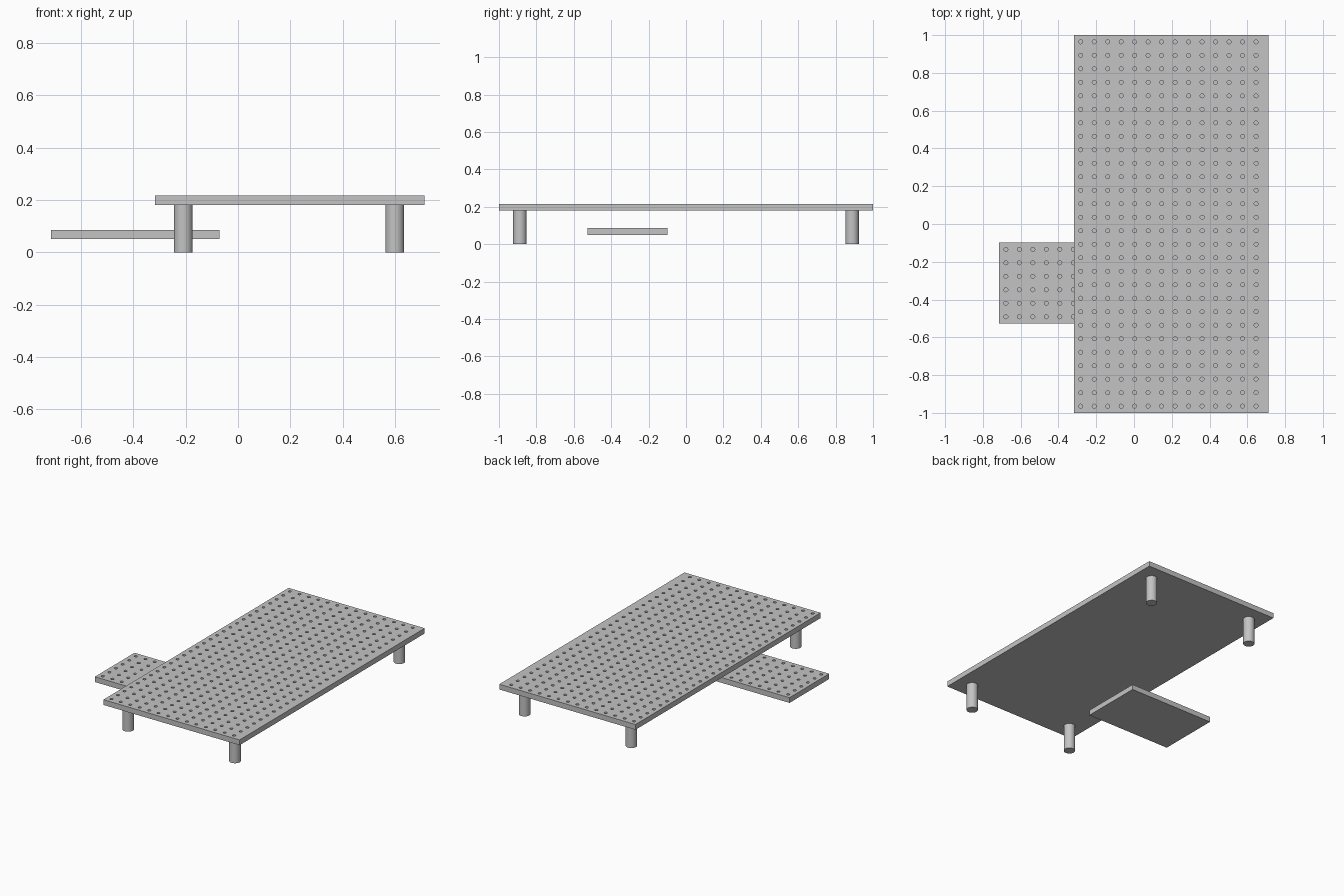
import bpy, bmesh, math

cube = bpy.data.objects.get("Cube")
if cube:
    bpy.data.objects.remove(cube, do_unlink=True)

PITCH = 2 / 28          # hole spacing
HOLE_R = 0.0105
HOLE_DEPTH = 0.025
SIDES = 16

gray = bpy.data.materials.new("light gray")
gray.use_nodes = True
color = (0.55, 0.55, 0.55, 1)
gray.diffuse_color = color
gray.node_tree.nodes["Principled BSDF"].inputs["Base Color"].default_value = color


def add_object(name, bm):
    mesh = bpy.data.meshes.new(name)
    bm.to_mesh(mesh)
    bm.free()
    mesh.materials.append(gray)
    obj = bpy.data.objects.new(name, mesh)
    bpy.context.collection.objects.link(obj)
    return obj


def add_cell(bm, cx, cy, z):
    """Square of the top surface with a round blind hole in its middle."""
    rim, inner, floor = [], [], []
    for i in range(SIDES):
        a = math.tau * i / SIDES
        dx, dy = math.cos(a), math.sin(a)
        s = PITCH / 2 / max(abs(dx), abs(dy))
        rim.append(bm.verts.new((cx + dx * s, cy + dy * s, z)))
        x, y = cx + dx * HOLE_R, cy + dy * HOLE_R
        inner.append(bm.verts.new((x, y, z)))
        floor.append(bm.verts.new((x, y, z - HOLE_DEPTH)))
    for i in range(SIDES):
        j = (i + 1) % SIDES
        bm.faces.new((rim[i], rim[j], inner[j], inner[i]))
        wall = bm.faces.new((inner[i], inner[j], floor[j], floor[i]))
        wall.smooth = True
    bm.faces.new(floor)


def perforated_board(name, x0, x1, y0, z0, z1, cols, rows):
    """Board with a hole grid starting at its front right corner."""
    bm = bmesh.new()
    y1 = y0 + rows * PITCH
    grid_end = x0 + cols * PITCH
    for c in range(cols):
        for r in range(rows):
            add_cell(bm, x0 + (c + 0.5) * PITCH, y0 + (r + 0.5) * PITCH, z1)
    bmesh.ops.remove_doubles(bm, verts=bm.verts, dist=0.0001)

    # Plain strip beside the hole grid
    if x1 - grid_end > 0.005:
        bm.faces.new([bm.verts.new(p) for p in (
            (grid_end, y0, z1), (x1, y0, z1), (x1, y1, z1), (grid_end, y1, z1))])
    else:
        x1 = grid_end

    # Sides and underside
    corners = [(x0, y0), (x1, y0), (x1, y1), (x0, y1)]
    low = [bm.verts.new((x, y, z0)) for x, y in corners]
    high = [bm.verts.new((x, y, z1)) for x, y in corners]
    for i in range(4):
        j = (i + 1) % 4
        bm.faces.new((low[i], low[j], high[j], high[i]))
    bm.faces.new(low[::-1])
    obj = add_object(name, bm)
    for e in obj.data.edges:
        v, w = (obj.data.vertices[k].co for k in e.vertices)
        e.use_edge_sharp = abs(v.z - w.z) < 0.0001
    return obj


# Boards
perforated_board("main_board", -0.318, 0.712, -1, 0.18, 0.216, 14, 28)
perforated_board("side_board", -0.714, -0.072, -0.527, 0.05, 0.086, 9, 6)

# Legs
for side, x in (("right", -0.209), ("left", 0.599)):
    for end, y in (("front", -0.888), ("back", 0.888)):
        bm = bmesh.new()
        bmesh.ops.create_cone(bm, cap_ends=True, segments=32,
                              radius1=0.036, radius2=0.036, depth=0.18)
        bmesh.ops.translate(bm, verts=bm.verts, vec=(x, y, 0.09))
        for f in bm.faces:
            f.smooth = len(f.verts) == 4
        for e in bm.edges:
            e.smooth = e.calc_face_angle(0) < 0.6
        add_object(f"{end}_{side}_leg", bm)
